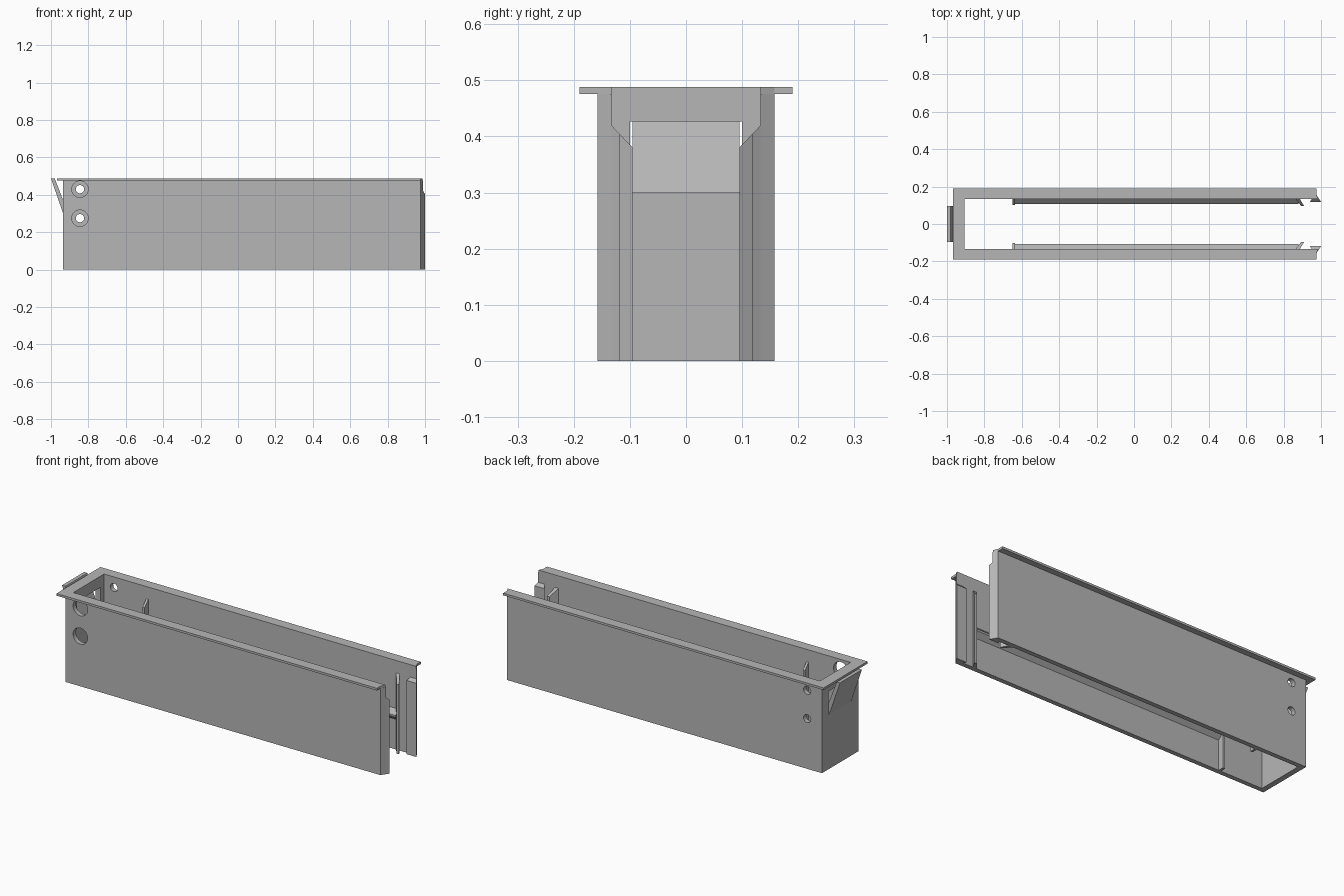
import bpy, bmesh, math
from mathutils import Vector

if "Cube" in bpy.data.objects:
    bpy.data.objects.remove(bpy.data.objects["Cube"])

grey = bpy.data.materials.new("mid grey")
grey.use_nodes = True
grey.diffuse_color = (0.47, 0.47, 0.47, 1)
grey.node_tree.nodes["Principled BSDF"].inputs["Base Color"].default_value = (0.47, 0.47, 0.47, 1)


def prism(name, points, axis, lo, hi, mirror=False, top_rule=None):
    """Extrude a 2D outline along an axis; top_rule sets the height of top points."""
    place = {"x": lambda a, b: (lo, a, b),
             "y": lambda a, b: (a, lo, b),
             "z": lambda a, b: (a, b, lo)}[axis]
    bm = bmesh.new()
    face = bm.faces.new([bm.verts.new(place(a, b)) for a, b in points])
    new = bmesh.ops.extrude_face_region(bm, geom=[face])["geom"]
    step = Vector([hi - lo if axis == c else 0 for c in "xyz"])
    for v in new:
        if isinstance(v, bmesh.types.BMVert):
            v.co += step
            if top_rule:
                v.co.z = top_rule(v.co)
    bmesh.ops.recalc_face_normals(bm, faces=bm.faces)
    mesh = bpy.data.meshes.new(name)
    bm.to_mesh(mesh)
    bm.free()
    mesh.materials.append(grey)
    obj = bpy.data.objects.new(name, mesh)
    bpy.context.collection.objects.link(obj)
    if mirror:
        mod = obj.modifiers.new("mirror", "MIRROR")
        mod.use_axis = (False, True, False)
    return obj


def both_sides(half):
    """Close an outline by repeating it across y = 0."""
    return half + [(x, -y) for x, y in reversed(half)]


def cut(target, cutter):
    mod = target.modifiers.new("cut", "BOOLEAN")
    mod.operation = "DIFFERENCE"
    mod.solver = "EXACT"
    mod.object = cutter
    cutter.hide_render = True
    cutter.hide_viewport = True
    cutter.display_type = "WIRE"


def circle(x, z, r, n=32):
    return [(x + r * math.cos(2 * math.pi * i / n), z + r * math.sin(2 * math.pi * i / n))
            for i in range(n)]


INNER, OUTER = 0.133, 0.158

# U-shaped walls, open at one end, with slanted wall ends
walls = prism("walls", both_sides([(-0.905, INNER), (0.99, INNER), (0.975, OUTER), (-0.935, OUTER)]),
              "z", 0, 0.476)

# Top rim overhanging the walls
prism("top_rim", both_sides([(-0.905, INNER), (0.987, INNER), (0.975, OUTER), (0.975, 0.19), (-0.967, 0.19)]),
      "z", 0.476, 0.488)

# Wide access holes in the front wall, narrow screw holes in the back wall
for z in (0.43, 0.275):
    cut(walls, prism("access_hole_cutter", circle(-0.845, z, 0.044), "y", -0.2, -0.1))
    cut(walls, prism("screw_hole_cutter", circle(-0.845, z, 0.022), "y", 0.1, 0.2))

# Window in the end wall and the latch leaning out of it
cut(walls, prism("window_cutter", [(-0.96, 0.3), (-0.88, 0.3), (-0.88, 0.427), (-0.96, 0.427)],
                 "y", -0.1, 0.1))
prism("latch", [(-0.935, 0.3), (-1.0, 0.488), (-0.98, 0.488), (-0.908, 0.3)], "y", -0.095, 0.095)


# Inner guides whose tops slope down away from the wall
def slope(co):
    return 0.42 - (INNER - co.y) * 1.05


prism("end_guide", [(0.95, INNER), (0.99, INNER), (1.0, 0.118), (0.94, 0.118)],
      "z", 0, 0.42, True, slope)
prism("hook_guide", [(0.865, INNER), (0.887, INNER), (0.91, 0.095), (0.895, 0.095)],
      "z", 0, 0.42, True, slope)
prism("stop_rib", [(-0.65, INNER), (-0.637, INNER), (-0.637, 0.102), (-0.65, 0.102)],
      "z", 0, 0.42, True, slope)

# Horizontal ledge joining the stop rib and the hook guide
prism("ledge", [(INNER, 0.165), (0.107, 0.19), (0.107, 0.2), (INNER, 0.225)],
      "x", -0.64, 0.88, True)
